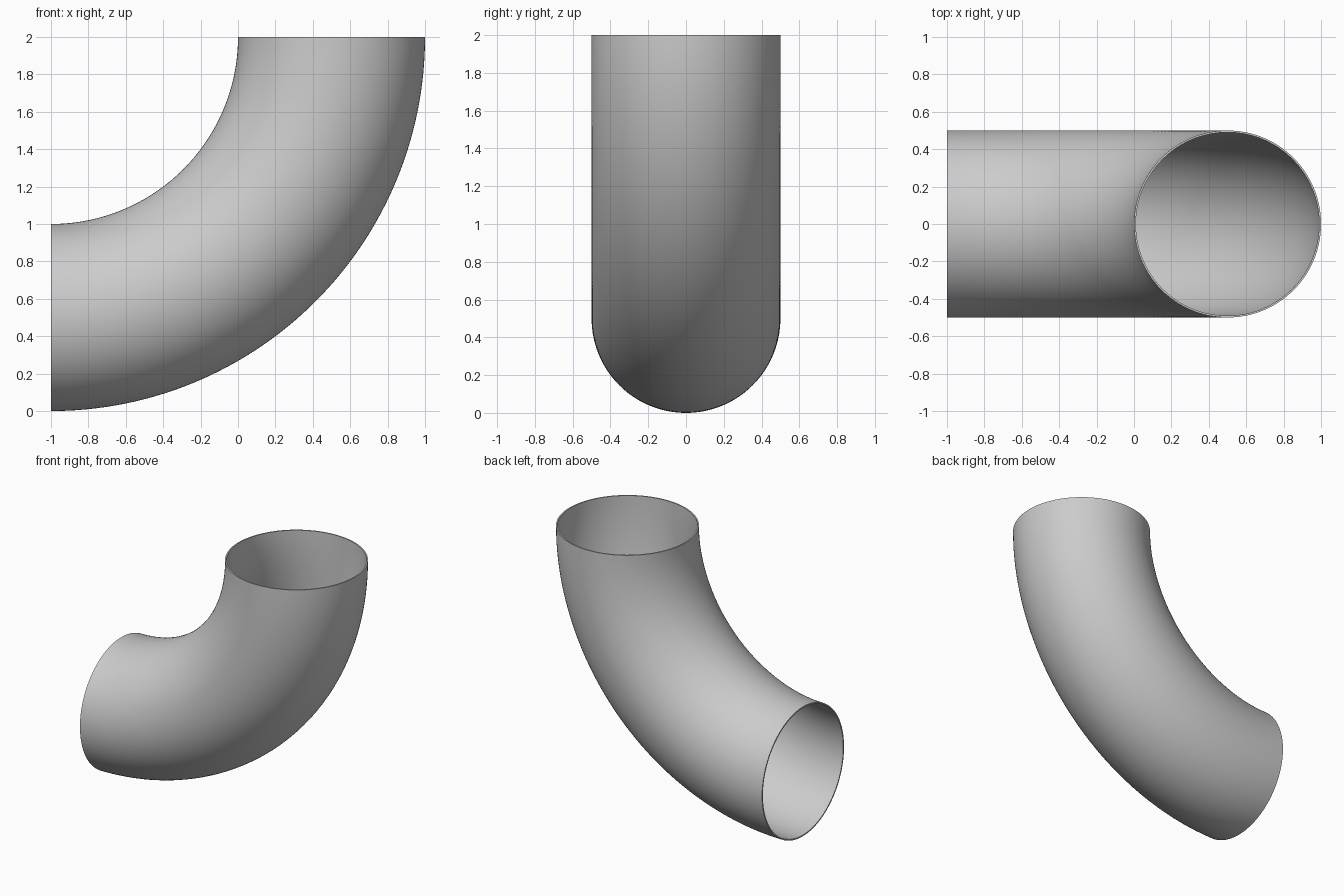
import bpy, bmesh, math
from mathutils import Vector

cube = bpy.data.objects.get("Cube")
if cube:
    bpy.data.objects.remove(cube, do_unlink=True)

BEND_CENTRE = Vector((-1, 0, 2))
BEND_RADIUS = 1.5
OUTER, WALL = 0.5, 0.01
SIDES, STEPS = 128, 64

# Plain grey metal
grey = bpy.data.materials.new("plain grey")
grey.use_nodes = True
colour = (0.6, 0.6, 0.6, 1)
grey.diffuse_color = colour
grey.node_tree.nodes["Principled BSDF"].inputs["Base Color"].default_value = colour


def section_ring(bm, step, radius):
    """Circle of vertices around the bend path at one step of the quarter turn."""
    turn = math.pi / 2 * step / STEPS
    outward = Vector((math.cos(turn), 0, -math.sin(turn)))
    sideways = Vector((0, 1, 0))
    middle = BEND_CENTRE + outward * BEND_RADIUS
    angles = [math.tau * i / SIDES for i in range(SIDES)]
    return [bm.verts.new(middle + radius * (outward * math.cos(a) + sideways * math.sin(a)))
            for a in angles]


# Rings run down the outer wall and back up the inner wall, so that joining
# each to the next also makes the thin rims and leaves both mouths open
bm = bmesh.new()
rings = [section_ring(bm, s, OUTER) for s in range(STEPS + 1)]
rings += [section_ring(bm, s, OUTER - WALL) for s in reversed(range(STEPS + 1))]
for n, ring in enumerate(rings):
    following = rings[(n + 1) % len(rings)]
    for i in range(SIDES):
        j = (i + 1) % SIDES
        bm.faces.new((ring[i], following[i], following[j], ring[j]))
bmesh.ops.recalc_face_normals(bm, faces=bm.faces)

mesh = bpy.data.meshes.new("pipe_elbow")
bm.to_mesh(mesh)
bm.free()
mesh.materials.append(grey)
elbow = bpy.data.objects.new("pipe_elbow", mesh)
bpy.context.collection.objects.link(elbow)

# Smooth walls, crisp rims
bpy.ops.object.select_all(action="DESELECT")
elbow.select_set(True)
bpy.context.view_layer.objects.active = elbow
bpy.ops.object.shade_smooth_by_angle(angle=math.radians(30))
